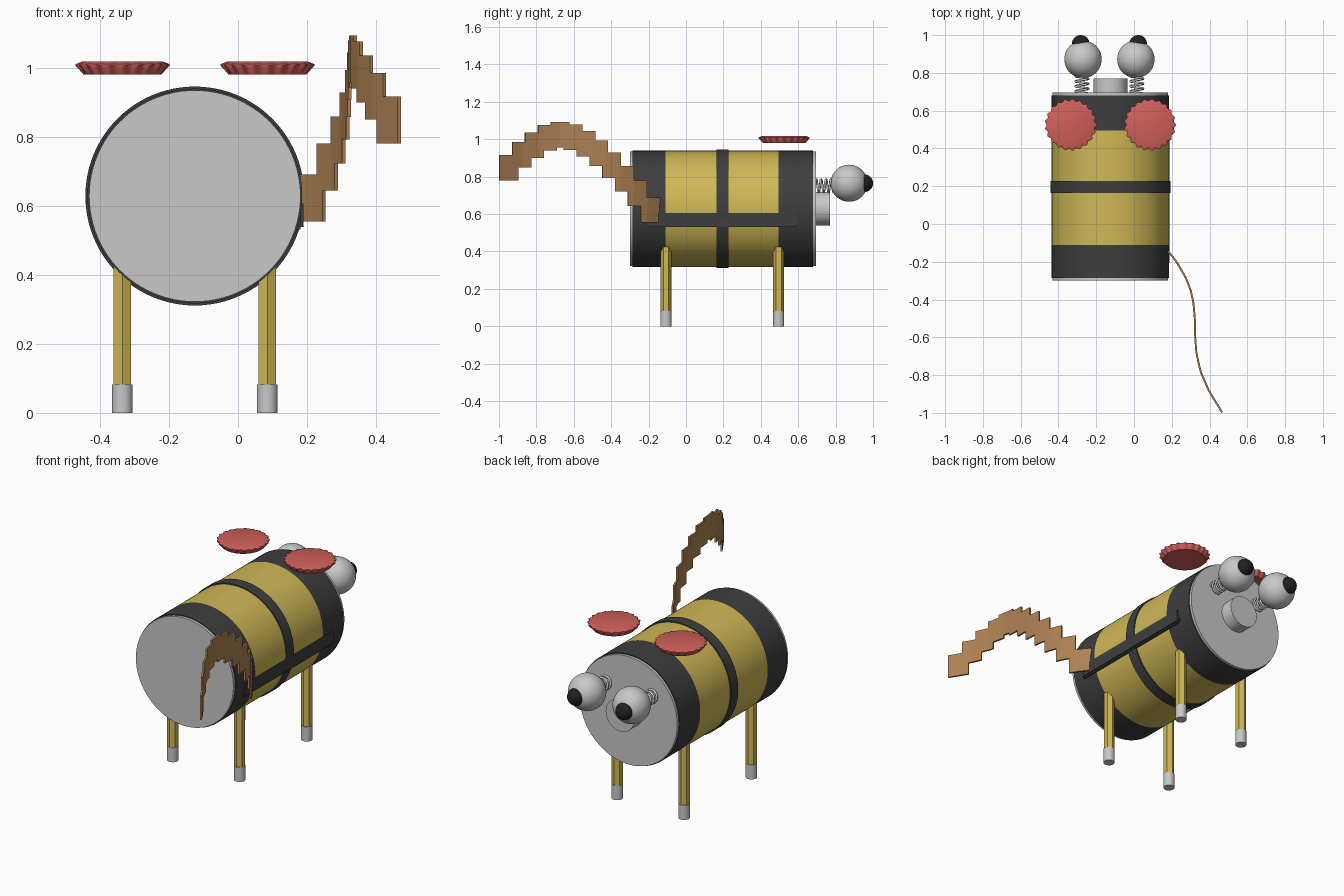
import bpy, bmesh, math
from mathutils import Vector, Matrix

if "Cube" in bpy.data.objects:
    bpy.data.objects.remove(bpy.data.objects["Cube"])


def material(name, rgb):
    lin = [((c / 255 + 0.055) / 1.055) ** 2.4 for c in rgb]
    m = bpy.data.materials.new(name)
    m.use_nodes = True
    m.diffuse_color = (*lin, 1)
    m.node_tree.nodes["Principled BSDF"].inputs["Base Color"].default_value = (*lin, 1)
    return m


YELLOW = material("yellow", (208, 184, 86))
DARK = material("charcoal", (62, 62, 62))
GREY = material("silver grey", (200, 200, 200))
RED = material("cap red", (208, 95, 90))
BROWN = material("cardboard brown", (174, 129, 83))
BLACK = material("pupil black", (32, 32, 32))

CX, CZ = -0.125, 0.628          # body axis
SIDES = (-1, 1)


def finish(name, bm, mats, smooth=True):
    bmesh.ops.recalc_face_normals(bm, faces=bm.faces)
    me = bpy.data.meshes.new(name)
    bm.to_mesh(me)
    bm.free()
    ob = bpy.data.objects.new(name, me)
    bpy.context.collection.objects.link(ob)
    for m in mats:
        me.materials.append(m)
    if smooth:
        bpy.ops.object.select_all(action='DESELECT')
        ob.select_set(True)
        bpy.context.view_layer.objects.active = ob
        bpy.ops.object.shade_smooth_by_angle(angle=math.radians(35))
    return ob


def lathe(name, profile, mats, loc, axis='Z', n=64, wave=None, bands=None, phase=0.0, smooth=True):
    """Closed solid of revolution from (radius, height) pairs."""
    bm = bmesh.new()
    rings = []
    for k, (r, h) in enumerate(profile):
        ring = []
        for i in range(n):
            a = 2 * math.pi * i / n + phase
            rr = r + (wave[k] * math.cos(21 * a) if wave else 0)
            ring.append(bm.verts.new((rr * math.cos(a), rr * math.sin(a), h)))
        rings.append(ring)
    for k in range(len(rings) - 1):
        for i in range(n):
            j = (i + 1) % n
            f = bm.faces.new((rings[k][i], rings[k][j], rings[k + 1][j], rings[k + 1][i]))
            f.material_index = bands[k] if bands else 0
    for ring, k in ((rings[0], 0), (rings[-1], -1)):
        bm.faces.new(ring).material_index = bands[k] if bands else 0
    rot = Matrix.Rotation(-math.pi / 2, 4, 'X') if axis == 'Y' else Matrix()
    bmesh.ops.transform(bm, matrix=Matrix.Translation(loc) @ rot, verts=bm.verts)
    return finish(name, bm, mats, smooth)


def sphere(name, r, loc, mat):
    bm = bmesh.new()
    bmesh.ops.create_uvsphere(bm, u_segments=40, v_segments=24, radius=r)
    bmesh.ops.translate(bm, verts=bm.verts, vec=loc)
    return finish(name, bm, [mat])


# Body: banded can with metal ends, a raised centre band and a snout
R = 0.311
lathe("body", [(R, -0.285), (R, -0.11), (R, 0.495), (R, 0.68)], [YELLOW, DARK],
      (CX, 0, CZ), 'Y', 96, bands=[1, 0, 1])
lathe("body_ends", [(0.306, -0.3), (0.306, 0.695)], [GREY], (CX, 0, CZ), 'Y', 96)
lathe("centre_band", [(0.317, 0.163), (0.317, 0.227)], [DARK], (CX, 0, CZ), 'Y', 96)
lathe("snout", [(0.09, 0.69), (0.09, 0.77)], [GREY], (CX, 0, CZ), 'Y', 48)

# Side strap
bm = bmesh.new()
bmesh.ops.create_cube(bm, size=1)
bmesh.ops.scale(bm, verts=bm.verts, vec=(0.03, 0.805, 0.084))
bmesh.ops.translate(bm, verts=bm.verts, vec=(0.174, 0.192, 0.573))
bmesh.ops.bevel(bm, geom=bm.edges[:], offset=0.008, segments=2, affect='EDGES')
finish("side_strap", bm, [DARK])

# Legs: hexagonal rods with round metal feet
for sx in SIDES:
    x = CX + sx * 0.21
    for y, end in ((-0.107, "front"), (0.495, "back")):
        tag = f"{end}_{'left' if sx > 0 else 'right'}"
        lathe("leg_" + tag, [(0.029, 0.05), (0.029, 0.44)], [YELLOW], (x, y, 0),
              n=6, phase=math.pi / 6, smooth=False)
        lathe("foot_" + tag, [(0.03, 0), (0.03, 0.082)], [GREY], (x, y, 0), n=32)

for sx in SIDES:
    side = "left" if sx > 0 else "right"
    # Ear: fluted bottle cap
    lathe("ear_" + side, [(0.113, 0.98), (0.132, 1.006), (0.132, 1.01), (0.118, 1.017)], [RED],
          (CX + sx * 0.21, 0.525, 0), n=168, wave=[0, 0.005, 0.005, 0])
    # Eye with pupil
    ex = -0.13 + sx * 0.14
    sphere("eye_" + side, 0.099, (ex, 0.872, 0.765), GREY)
    sphere("pupil_" + side, 0.047, (ex + sx * 0.012, 0.953, 0.765), BLACK)
    # Coil spring holding the eye
    cu = bpy.data.curves.new("eye_spring_" + side, 'CURVE')
    cu.dimensions = '3D'
    cu.bevel_depth = 0.006
    cu.bevel_resolution = 2
    cu.use_fill_caps = True
    sp = cu.splines.new('POLY')
    steps, turns = 96, 4
    sp.points.add(steps)
    for i, p in enumerate(sp.points):
        a = 2 * math.pi * turns * i / steps
        p.co = (ex + sx * 0.005 + 0.034 * math.cos(a), 0.69 + 0.105 * i / steps,
                0.752 + 0.034 * math.sin(a), 1)
    cu.materials.append(GREY)
    bpy.context.collection.objects.link(bpy.data.objects.new(cu.name, cu))

# Tail: thin overlapping strips stepping along an arched path
PATH = [(-0.14, 0.178), (-0.2, 0.225), (-0.28, 0.272), (-0.35, 0.3), (-0.42, 0.315),
        (-0.5, 0.322), (-0.6, 0.324), (-0.68, 0.33), (-0.78, 0.352), (-0.88, 0.395), (-1.0, 0.468)]
HEIGHTS = [0.622, 0.712, 0.79, 0.86, 0.925, 0.975, 1.01, 1.025, 1.007, 0.967, 0.917, 0.848]


def path_x(y):
    for (y0, x0), (y1, x1) in zip(PATH, PATH[1:]):
        if y >= y1:
            return x0 + (x1 - x0) * (y - y0) / (y1 - y0)
    return PATH[-1][1]


bm = bmesh.new()
for i, z in enumerate(HEIGHTS):
    yc = -0.192 - i * 0.0687
    prev = None
    for k in range(5):
        y = yc + 0.05 - 0.025 * k
        x = path_x(y)
        d = Vector((path_x(y - 0.02) - path_x(y + 0.02), -0.04, 0)).normalized()
        off = Vector((-d.y, d.x, 0)) * 0.005
        c = Vector((x, y, z))
        h = Vector((0, 0, 0.068))
        ring = [bm.verts.new(p) for p in (c - off - h, c + off - h, c + off + h, c - off + h)]
        if prev:
            for j in range(4):
                bm.faces.new((prev[j], prev[(j + 1) % 4], ring[(j + 1) % 4], ring[j]))
        if k in (0, 4):
            bm.faces.new(ring)
        prev = ring
finish("tail", bm, [BROWN], smooth=False)
